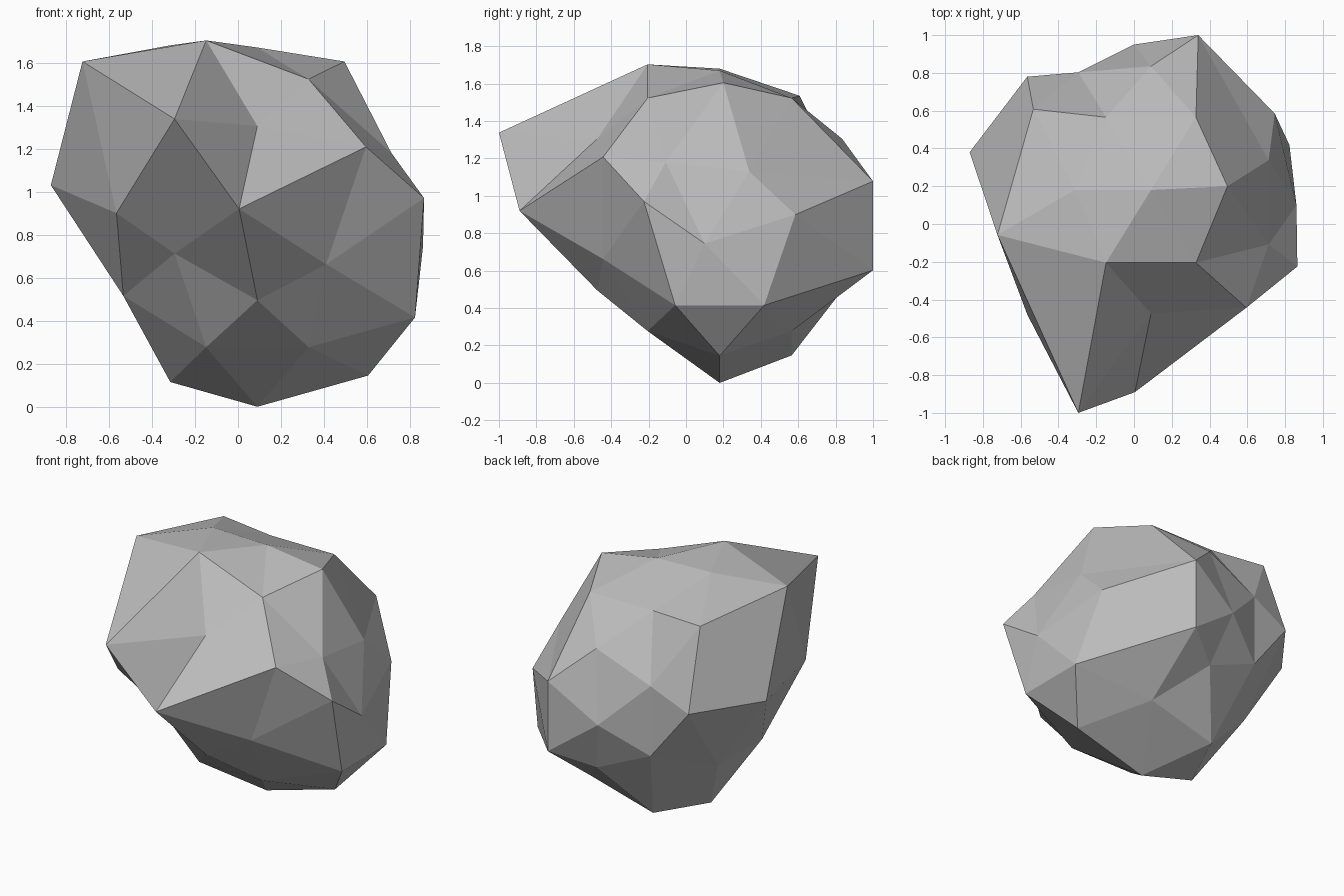
import bpy
import bmesh
from itertools import product
from mathutils import Vector

default_cube = bpy.data.objects.get("Cube")
if default_cube:
    bpy.data.objects.remove(default_cube, do_unlink=True)

RADIUS = 0.77
CENTRE = Vector((0.09, 0.18, 0.9))


def make_material(name, colour):
    material = bpy.data.materials.new(name)
    material.use_nodes = True
    material.diffuse_color = colour
    shader = material.node_tree.nodes["Principled BSDF"]
    shader.inputs["Base Color"].default_value = colour
    shader.inputs["Roughness"].default_value = 0.9
    return material


def faceted_ball(bm):
    """Once-subdivided icosahedron, symmetric about all three axes."""
    golden = (1 + 5 ** 0.5) / 2
    corners = set()
    for a, b in product((-1, 1), (-golden, golden)):
        corners |= {(0, b, a), (b, a, 0), (a, 0, b)}
    corners = [Vector(c) for c in sorted(corners)]
    points = list(corners)
    # Edge midpoints: neighbouring corners are two units apart
    for i, first in enumerate(corners):
        for second in corners[i + 1:]:
            if (first - second).length < 2.1:
                points.append(first + second)
    for point in points:
        bm.verts.new(point.normalized())
    bmesh.ops.convex_hull(bm, input=list(bm.verts))


def find_vertex(bm, direction):
    aim = Vector(direction).normalized()
    return max(bm.verts, key=lambda vert: vert.co.dot(aim))


# Chips and bulges: each shift applies to the corners in the listed directions
chips = [
    ((0, .02, .05), [(5, 0, 8)]),
    ((0, 0, .125), [(-5, 0, 8)]),
    ((0, 0, .18), [(-3, -5, 8)]),
    ((0, 0, .05), [(-5, -8, -3)]),
    ((0, 0, -.13), [(-5, 0, -8), (0, 0, -1), (-3, 5, -8)]),
    ((.11, 0, -.1), [(5, 0, -8), (8, -3, -5), (8, 3, -5)]),
    ((.12, 0, .07), [(8, -5, 0), (5, -8, 3)]),
    ((0, -.08, -.155), [(1, 0, 0), (8, 3, 5)]),
    ((0, -.05, -.105), [(8, -3, 5)]),
    ((-.065, 0, 0), [(5, -8, -3)]),
    ((-.085, -.3, .02), [(0, -1, 0)]),
    ((0, -.557, .2), [(-5, -8, 3)]),
    ((0, -.255, 0), [(-8, -5, 0)]),
    ((-.19, 0, .32), [(-8, -3, 5)]),
    ((-.19, .2, .13), [(-1, 0, 0)]),
    ((0, .19, .25), [(-8, 3, 5)]),
    ((0, .195, .11), [(-8, 5, 0)]),
    ((-.09, 0, -.05), [(0, 1, 0)]),
    ((-.135, .197, -.06), [(5, 8, 3), (5, 8, -3)]),
]

bm = bmesh.new()
faceted_ball(bm)

# Look up every corner on the round ball before anything moves
moves = [(find_vertex(bm, direction), Vector(shift))
         for shift, directions in chips for direction in directions]
for vert in bm.verts:
    vert.co = CENTRE + vert.co * RADIUS
for vert, shift in moves:
    vert.co += shift
bmesh.ops.recalc_face_normals(bm, faces=list(bm.faces))
for face in bm.faces:
    face.smooth = False

mesh = bpy.data.meshes.new("boulder")
bm.to_mesh(mesh)
bm.free()
mesh.materials.append(make_material("stone grey", (0.5, 0.5, 0.5, 1.0)))
boulder = bpy.data.objects.new("boulder", mesh)
bpy.context.scene.collection.objects.link(boulder)
